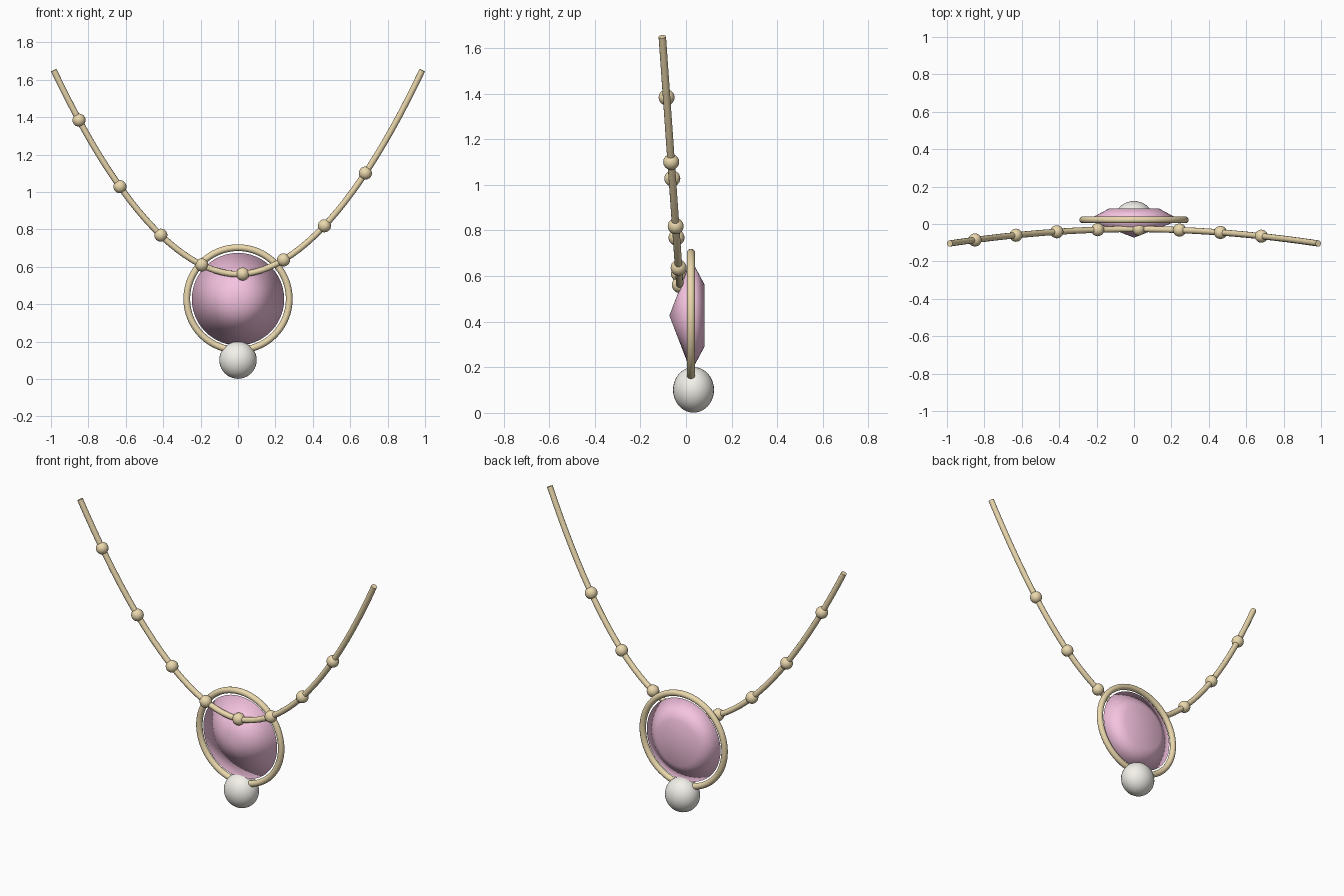
import bpy, bmesh, math
from mathutils import Matrix

if "Cube" in bpy.data.objects:
    bpy.data.objects.remove(bpy.data.objects["Cube"])


def material(name, rgb):
    m = bpy.data.materials.new(name)
    m.diffuse_color = (*rgb, 1)
    m.use_nodes = True
    m.node_tree.nodes["Principled BSDF"].inputs["Base Color"].default_value = m.diffuse_color
    return m


gold = material("gold", (0.83, 0.69, 0.42))
pink = material("pink", (0.92, 0.55, 0.75))
pearl_white = material("pearl_white", (0.90, 0.88, 0.82))


def finish(obj, name, mat, angle=180):
    obj.name = name
    obj.data.materials.append(mat)
    bpy.ops.object.select_all(action='DESELECT')
    obj.select_set(True)
    bpy.context.view_layer.objects.active = obj
    bpy.ops.object.shade_smooth_by_angle(angle=math.radians(angle))
    return obj


def ball(name, loc, radii, mat, segments=24, rings=16):
    bpy.ops.mesh.primitive_uv_sphere_add(segments=segments, ring_count=rings, radius=1, location=loc)
    obj = bpy.context.object
    obj.scale = radii
    bpy.ops.object.transform_apply(location=False, rotation=False, scale=True)
    return finish(obj, name, mat)


def chain_point(x):
    t = abs(x / 0.985) ** 1.9
    return (x, -0.027 - 0.077 * t, 0.56 + 1.09 * t)


# Hanging cord, a closed tube along the curve
cu = bpy.data.curves.new("cord", 'CURVE')
cu.dimensions = '3D'
cu.bevel_depth = 0.0165
cu.bevel_resolution = 4
cu.use_fill_caps = True
sp = cu.splines.new('POLY')
N = 48
sp.points.add(N)
for i in range(N + 1):
    sp.points[i].co = (*chain_point(-0.985 + 1.97 * i / N), 1)
cord = bpy.data.objects.new("cord", cu)
bpy.context.collection.objects.link(cord)
bpy.ops.object.select_all(action='DESELECT')
cord.select_set(True)
bpy.context.view_layer.objects.active = cord
bpy.ops.object.convert(target='MESH')
finish(bpy.context.object, "cord", gold, 40)

# Small beads spaced along the cord
for i in range(8):
    ball(f"bead_{i + 1}", chain_point(-0.85 + 0.2187 * i), (0.035,) * 3, gold, 20, 12)

# Round bezel ring
bpy.ops.mesh.primitive_torus_add(major_radius=0.274, minor_radius=0.018, major_segments=64,
                                 minor_segments=14, location=(0, 0.022, 0.428),
                                 rotation=(math.pi / 2, 0, 0))
finish(bpy.context.object, "bezel_ring", gold)

# Gem: pointed front, wide girdle, flat back table
bm = bmesh.new()
profile = [(0, -0.073), (0.247, 0.022), (0.135, 0.082), (0, 0.082)]
verts = [bm.verts.new((r, y, 0)) for r, y in profile]
edges = [bm.edges.new(p) for p in zip(verts, verts[1:])]
bmesh.ops.spin(bm, geom=verts + edges, cent=(0, 0, 0), axis=(0, 1, 0), angle=2 * math.pi,
               steps=48, use_merge=True)
bmesh.ops.remove_doubles(bm, verts=bm.verts, dist=1e-4)
bmesh.ops.recalc_face_normals(bm, faces=bm.faces)
bmesh.ops.transform(bm, matrix=Matrix.Translation((0, 0, 0.427)), verts=bm.verts)
me = bpy.data.meshes.new("gem")
bm.to_mesh(me)
bm.free()
gem = bpy.data.objects.new("gem", me)
bpy.context.collection.objects.link(gem)
finish(gem, "gem", pink)

# Pearl drop under the ring
ball("pearl_drop", (0, 0.033, 0.101), (0.1, 0.09, 0.1), pearl_white, 32, 20)
